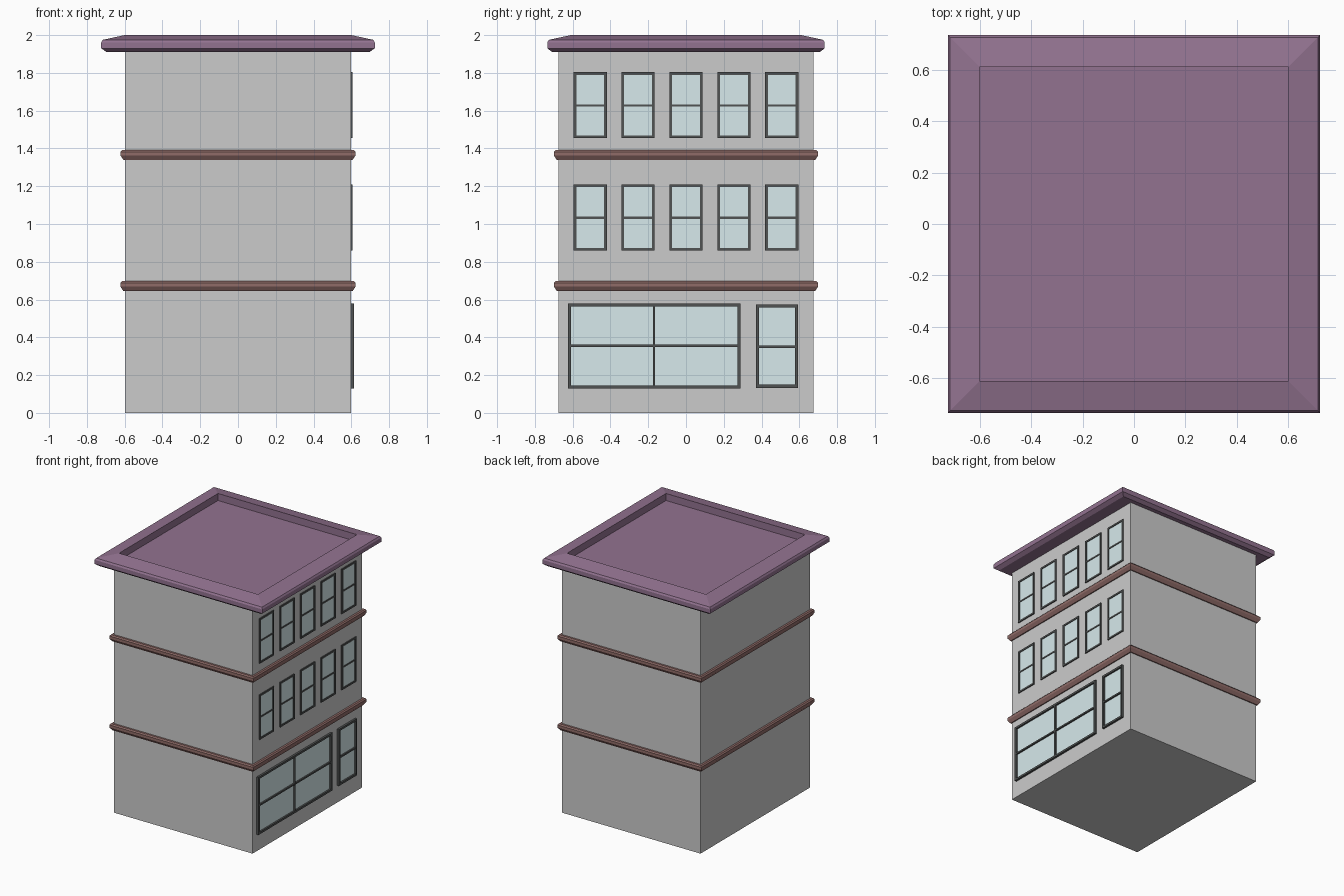
import bpy, bmesh

if "Cube" in bpy.data.objects:
    bpy.data.objects.remove(bpy.data.objects["Cube"])

HX, HY = 0.598, 0.675          # wall half sizes


def mat(name, r, g, b):
    m = bpy.data.materials.new(name)
    m.diffuse_color = (r, g, b, 1)
    m.use_nodes = True
    m.node_tree.nodes["Principled BSDF"].inputs["Base Color"].default_value = m.diffuse_color
    return m


PURPLE = mat("roof_purple", 0.29, 0.17, 0.28)
BROWN = mat("band_brown", 0.28, 0.15, 0.14)
DARK = mat("frame_dark", 0.08, 0.085, 0.085)
GLASS = mat("glass_blue_grey", 0.68, 0.82, 0.84)


def finish(name, bm, material=None):
    bmesh.ops.recalc_face_normals(bm, faces=bm.faces)
    me = bpy.data.meshes.new(name)
    bm.to_mesh(me)
    bm.free()
    ob = bpy.data.objects.new(name, me)
    bpy.context.collection.objects.link(ob)
    if material:
        me.materials.append(material)
    return ob


def loft(name, rings, material=None, closed=False):
    """Stack rectangles (half x, half y, z); cap the ends or join them in a loop."""
    bm = bmesh.new()
    loops = [[bm.verts.new((sx * a, sy * b, z))
              for sx, sy in ((-1, -1), (1, -1), (1, 1), (-1, 1))]
             for a, b, z in rings]
    pairs = list(zip(loops, loops[1:]))
    if closed:
        pairs.append((loops[-1], loops[0]))
    else:
        bm.faces.new(loops[0])
        bm.faces.new(loops[-1])
    for lo, hi in pairs:
        for i in range(4):
            j = (i + 1) % 4
            bm.faces.new((lo[i], lo[j], hi[j], hi[i]))
    return finish(name, bm, material)


def box(bm, x0, x1, y0, y1, z0, z1):
    vs = bmesh.ops.create_cube(bm, size=1)["verts"]
    for v in vs:
        v.co = (x1 if v.co.x > 0 else x0,
                y1 if v.co.y > 0 else y0,
                z1 if v.co.z > 0 else z0)


def window(name, y0, y1, z0, z1, depth, t, zbar, ybar=None):
    """Framed window on the +x wall with a cross bar and optional mullion."""
    b, xi, xo = 0.006, HX - 0.01, HX + depth
    bm = bmesh.new()
    for side in ((y0, y0 + t), (y1 - t, y1)):
        box(bm, xi, xo, *side, z0, z1)
    for rail in ((z0, z0 + t), (z1 - t, z1)):
        box(bm, xi, xo, y0 + t, y1 - t, *rail)
    box(bm, xi, xo - 0.001, y0 + t, y1 - t, zbar - b, zbar + b)
    if ybar is not None:
        box(bm, xi, xo - 0.0005, ybar - b, ybar + b, z0 + t, z1 - t)
    finish(name + "_frame", bm, DARK)
    bm = bmesh.new()
    box(bm, xi, HX + 0.003, y0 + t / 2, y1 - t / 2, z0 + t / 2, z1 - t / 2)
    finish(name + "_glass", bm, GLASS)


# Walls
loft("walls", [(HX, HY, 0), (HX, HY, 1.92)])

# Roof slab with sloped rim and recessed flat deck
loft("roof", [(0.695, 0.708, 1.91), (0.724, 0.734, 1.93), (0.724, 0.734, 1.962),
              (0.716, 0.726, 1.975), (0.6, 0.61, 2.0), (0.6, 0.61, 1.945)], PURPLE)

# Moulding bands between floors
for i, z in enumerate((0.644, 1.338)):
    prof = [(-0.01, 0), (0.008, 0), (0.024, 0.024), (0.024, 0.044),
            (0.016, 0.053), (-0.01, 0.053)]
    loft(f"floor_band_{i + 1}", [(HX + o, HY + o, z + h) for o, h in prof],
         BROWN, closed=True)

# Upper windows, two rows of five
for row, z in enumerate((0.86, 1.454)):
    for col in range(5):
        y = (col - 2) * 0.2535
        window(f"upper_window_{row + 1}_{col + 1}", y - 0.088, y + 0.088,
               z, z + 0.35, 0.008, 0.014, z + 0.173)

# Shop window and door
window("shop_window", -0.624, 0.288, 0.13, 0.58, 0.016, 0.016, 0.355, -0.17)
window("door", 0.37, 0.592, 0.133, 0.575, 0.016, 0.016, 0.35)
